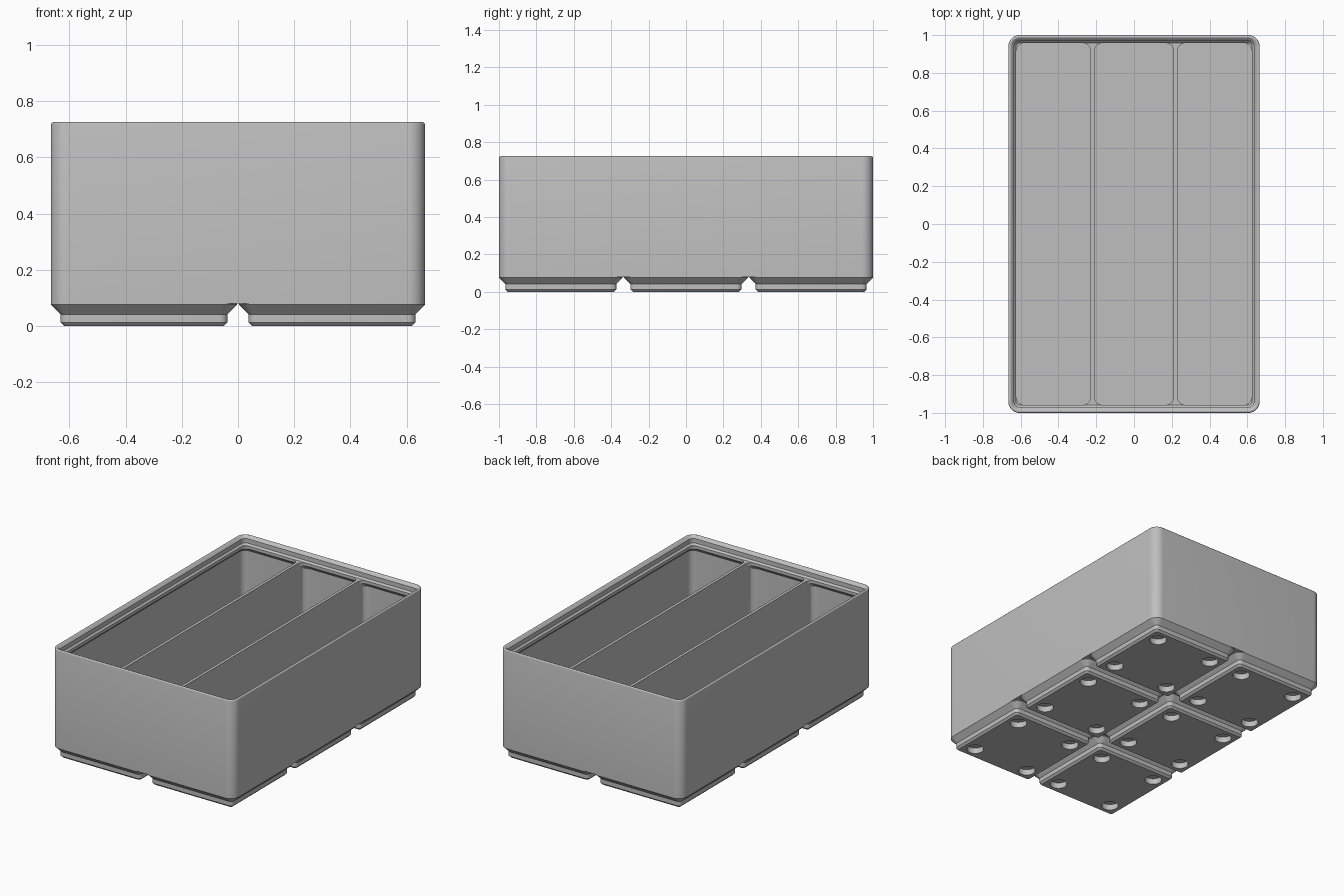
import bpy, bmesh, math

cube = bpy.data.objects.get("Cube")
if cube:
    bpy.data.objects.remove(cube, do_unlink=True)

S = 2 / 125.5                  # working units to model units
HX, HY = 41.75, 62.75          # half size of the bin
PITCH = 42                     # spacing of the feet
WALL, LIP, DIVIDER = 0.95, 2.62, 1.2
FLOOR, LEDGE, TOP = 7, 42, 45.55
CORNER = 3.75

grey = bpy.data.materials.new("plain_grey")
grey.use_nodes = True
grey.diffuse_color = (0.52, 0.52, 0.52, 1)
grey.node_tree.nodes["Principled BSDF"].inputs["Base Color"].default_value = (0.52, 0.52, 0.52, 1)


def ring(bm, x0, x1, y0, y1, r, z, seg=10):
    """Rounded rectangle of vertices at one height."""
    corners = [(x1 - r, y1 - r), (x0 + r, y1 - r), (x0 + r, y0 + r), (x1 - r, y0 + r)]
    verts = []
    for k, (cx, cy) in enumerate(corners):
        for i in range(seg + 1):
            a = math.pi / 2 * (k + i / seg)
            verts.append(bm.verts.new(((cx + r * math.cos(a)) * S, (cy + r * math.sin(a)) * S, z * S)))
    return verts


def loft(name, sections):
    """Closed solid through a stack of rounded rectangles."""
    bm = bmesh.new()
    rings = [ring(bm, *s) for s in sections]
    n = len(rings[0])
    for low, high in zip(rings, rings[1:]):
        for i in range(n):
            j = (i + 1) % n
            bm.faces.new((low[i], low[j], high[j], high[i]))
    bm.faces.new(rings[0][::-1])
    bm.faces.new(rings[-1])
    return finish(name, bm)


def finish(name, bm):
    bmesh.ops.recalc_face_normals(bm, faces=bm.faces[:])
    mesh = bpy.data.meshes.new(name)
    bm.to_mesh(mesh)
    bm.free()
    mesh.materials.append(grey)
    obj = bpy.data.objects.new(name, mesh)
    bpy.context.collection.objects.link(obj)
    return obj


def inset_stack(hx, hy, radius, profile):
    """Sections of a centred box, each inset by the profile's offset."""
    return [(-hx + d, hx - d, -hy + d, hy - d, max(radius - d, 0.8), z) for d, z in profile]


def cut(target, cutters):
    """Subtract the cutters one by one, then remove them."""
    for cutter in cutters:
        cutter.hide_render = True
        mod = target.modifiers.new("cut", 'BOOLEAN')
        mod.operation = 'DIFFERENCE'
        mod.solver = 'EXACT'
        mod.object = cutter
    graph = bpy.context.evaluated_depsgraph_get()
    mesh = bpy.data.meshes.new_from_object(target.evaluated_get(graph))
    target.modifiers.clear()
    target.data = mesh
    for cutter in cutters:
        bpy.data.objects.remove(cutter, do_unlink=True)


def smooth(obj):
    bpy.ops.object.select_all(action='DESELECT')
    obj.select_set(True)
    bpy.context.view_layer.objects.active = obj
    bpy.ops.object.shade_smooth_by_angle(angle=math.radians(25))


# Outer box with a rounded rim
body = loft("bin_body", inset_stack(HX, HY, CORNER, [
    (0, 5), (0, TOP - 0.6), (0.08, TOP - 0.3), (0.3, TOP - 0.08), (0.6, TOP)]))

# Stepped stacking lip
lip = loft("lip_cutter", inset_stack(HX, HY, CORNER, [
    (2.6, LEDGE), (1.9, LEDGE + 0.7), (1.9, LEDGE + 2.5), (1.15, LEDGE + 3.25),
    (0.9, TOP - 0.09), (0.7, TOP), (0.7, TOP + 1)]))

# Three long compartments, narrowing under the lip on their outer sides
cutters = [lip]
width = (2 * (HX - WALL) - 2 * DIVIDER) / 3
for i in range(3):
    x0 = -HX + WALL + i * (width + DIVIDER)
    x1 = x0 + width
    sections = []
    step = LIP - WALL
    for d, z in [(0, FLOOR), (0, LEDGE - 1.2 - step), (step, LEDGE - 1.2), (step, LEDGE + 1)]:
        left = d if i == 0 else 0
        right = d if i == 2 else 0
        y = HY - WALL - d
        sections.append((x0 + left, x1 - right, -y, y, 2.8, z))
    cutters.append(loft("compartment_cutter", sections))
cut(body, cutters)
smooth(body)

# Chamfered foot with four round magnet holes
foot = loft("foot", inset_stack(20.75, 20.75, CORNER, [
    (2.95, 0), (2.15, 0.8), (2.15, 2.6), (0, 4.75), (0, 5)]))
holes = []
for sx in (-1, 1):
    for sy in (-1, 1):
        bm = bmesh.new()
        bmesh.ops.create_cone(bm, cap_ends=True, segments=32, radius1=3.25 * S,
                              radius2=3.25 * S, depth=4.8 * S)
        bmesh.ops.translate(bm, verts=bm.verts[:], vec=(13 * sx * S, 13 * sy * S, 0))
        holes.append(finish("hole_cutter", bm))
cut(foot, holes)
smooth(foot)

# Two by three grid of feet
for col in (-0.5, 0.5):
    for row in (-1, 0, 1):
        copy = foot.copy()
        copy.name = "base_foot"
        copy.location = (col * PITCH * S, row * PITCH * S, 0)
        bpy.context.collection.objects.link(copy)
bpy.data.objects.remove(foot, do_unlink=True)
